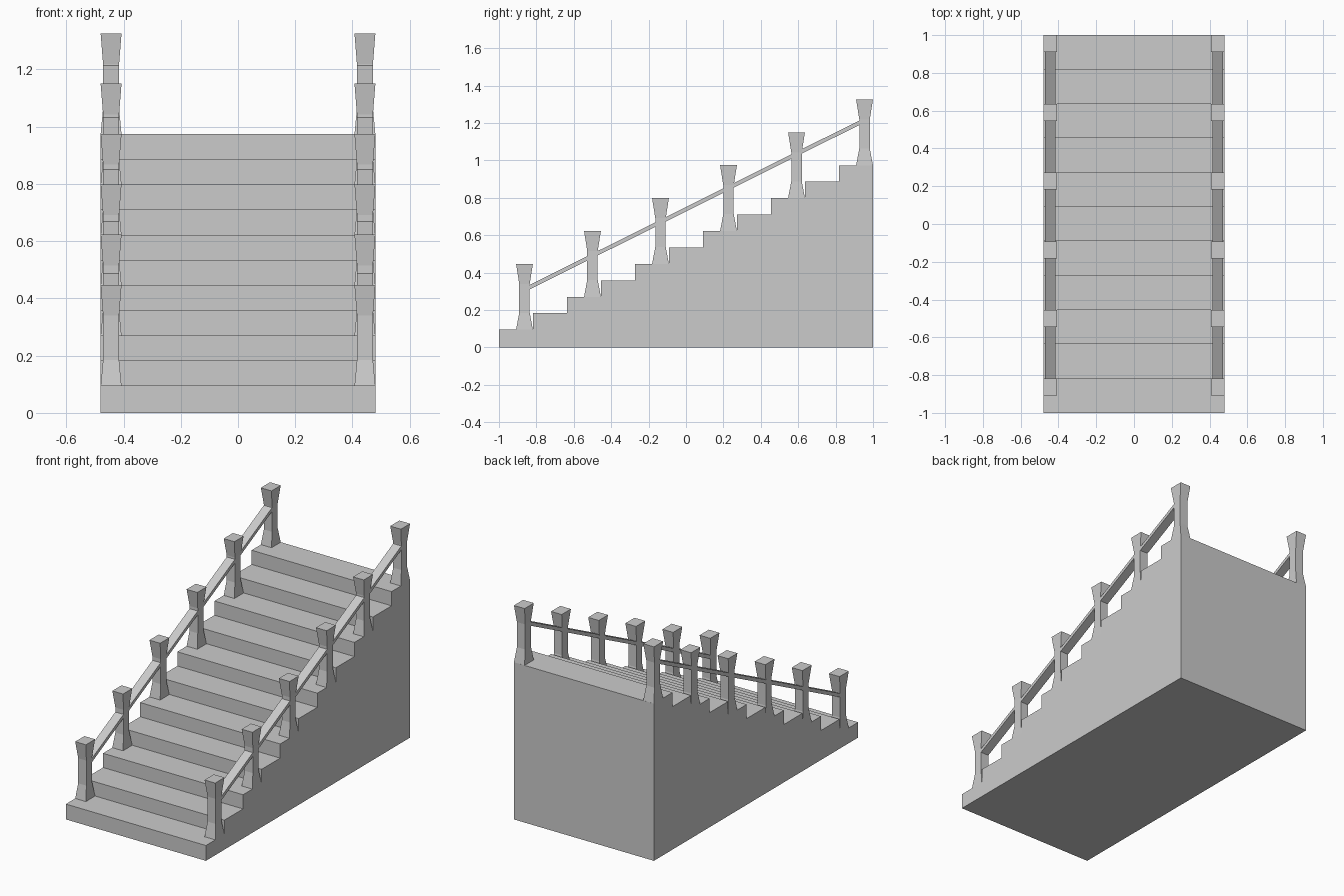
import bpy, bmesh
from mathutils import Vector

if "Cube" in bpy.data.objects:
    bpy.data.objects.remove(bpy.data.objects["Cube"])

STEPS, W = 11, 0.48
TREAD = 2 / STEPS
FIRST, RISE = 0.095, 0.0879


def make(name, bm):
    bmesh.ops.recalc_face_normals(bm, faces=bm.faces)
    mesh = bpy.data.meshes.new(name)
    bm.to_mesh(mesh)
    bm.free()
    ob = bpy.data.objects.new(name, mesh)
    bpy.context.collection.objects.link(ob)
    return ob


def extrude_profile(name, pts, x0, x1):
    """Extrude a (y, z) outline along x."""
    bm = bmesh.new()
    face = bm.faces.new([bm.verts.new((x0, y, z)) for y, z in pts])
    ext = bmesh.ops.extrude_face_region(bm, geom=[face])
    bmesh.ops.translate(bm, vec=Vector((x1 - x0, 0, 0)),
                        verts=[v for v in ext["geom"] if isinstance(v, bmesh.types.BMVert)])
    return make(name, bm)


def loft_post(name, x, y, z, rings):
    """Square post with flared foot and head; rings are (height, half x, half y)."""
    bm = bmesh.new()
    loops = [[bm.verts.new((x + sx * hx, y + sy * hy, z + h))
              for sx, sy in ((-1, -1), (1, -1), (1, 1), (-1, 1))] for h, hx, hy in rings]
    for a, b in zip(loops, loops[1:]):
        for i in range(4):
            j = (i + 1) % 4
            bm.faces.new((a[i], a[j], b[j], b[i]))
    bm.faces.new(loops[0][::-1])
    bm.faces.new(loops[-1])
    return make(name, bm)


# Solid stair block
outline = [(-1, 0)]
for i in range(STEPS):
    z = FIRST + i * RISE
    outline += [(-1 + i * TREAD, z), (-1 + (i + 1) * TREAD, z)]
outline.append((1, 0))
extrude_profile("stair_block", outline, -W, W)

RINGS = [(0, 0.0365, 0.045), (0.09, 0.028, 0.028), (0.245, 0.028, 0.028), (0.352, 0.0365, 0.045)]
for side, s in (("left", -1), ("right", 1)):
    cx = s * (W - 0.0365)
    # Posts on every second step
    for k in range(6):
        loft_post(f"{side}_post_{k + 1}", cx, -1 + (2 * k + 0.75) * TREAD,
                  FIRST + 2 * k * RISE, RINGS)
    # Sloping handrail
    y0, z0, y1, z1 = -0.85, 0.315, 0.94, 1.208
    t = 0.012
    extrude_profile(f"{side}_handrail", [(y0, z0 - t), (y1, z1 - t), (y1, z1 + t), (y0, z0 + t)],
                    cx - 0.028, cx + 0.028)
